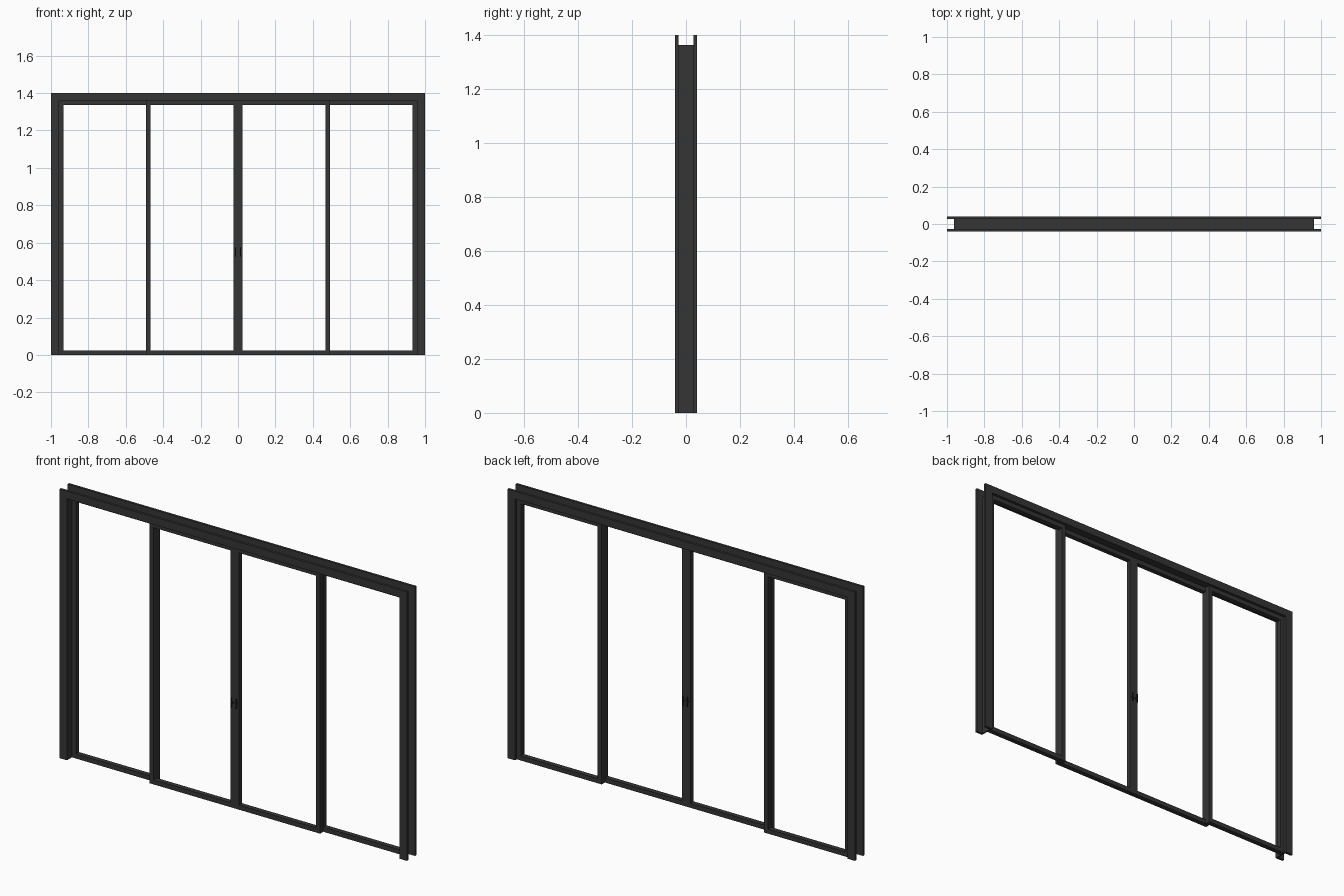
import bpy, bmesh

if "Cube" in bpy.data.objects:
    bpy.data.objects.remove(bpy.data.objects["Cube"])

def mat(name, c):
    m = bpy.data.materials.new(name)
    m.diffuse_color = (*c, 1)
    m.use_nodes = True
    m.node_tree.nodes["Principled BSDF"].inputs["Base Color"].default_value = m.diffuse_color
    return m

DARK = mat("charcoal aluminium", (0.036, 0.036, 0.036))
BLACK = mat("dark handle metal", (0.02, 0.02, 0.02))

def extrude(name, faces, y0, y1, m):
    """Extrude flat x/z outlines (sharing corners) from y0 to y1."""
    bm = bmesh.new()
    for pts in faces:
        bm.faces.new([bm.verts.new((x, y0, z)) for x, z in pts])
    bmesh.ops.remove_doubles(bm, verts=bm.verts, dist=1e-5)
    r = bmesh.ops.extrude_face_region(bm, geom=bm.faces[:], use_keep_orig=True)
    bmesh.ops.translate(bm, vec=(0, y1 - y0, 0),
                        verts=[v for v in r["geom"] if isinstance(v, bmesh.types.BMVert)])
    bmesh.ops.recalc_face_normals(bm, faces=bm.faces)
    me = bpy.data.meshes.new(name)
    bm.to_mesh(me)
    bm.free()
    me.materials.append(m)
    ob = bpy.data.objects.new(name, me)
    bpy.context.collection.objects.link(ob)
    return ob

def portal(name, xo, zo, xi, zi, y0, y1):
    """Frame with two legs and a head, open at the floor, mitred corners."""
    extrude(name, [
        [(-xo, 0), (-xi, 0), (-xi, zi), (-xo, zo)],
        [(-xo, zo), (-xi, zi), (xi, zi), (xo, zo)],
        [(xo, zo), (xi, zi), (xi, 0), (xo, 0)]], y0, y1, DARK)

def panel(name, x0, x1, z1, w, y0, y1):
    """Closed rectangular sash: two stiles and two rails."""
    o = [(x0, 0), (x1, 0), (x1, z1), (x0, z1)]
    i = [(x0 + w, w), (x1 - w, w), (x1 - w, z1 - w), (x0 + w, z1 - w)]
    extrude(name, [[o[k], o[(k + 1) % 4], i[(k + 1) % 4], i[k]] for k in range(4)], y0, y1, DARK)

# Casings on both faces of the wall, and the thin lining between them
D, T = 0.04, 0.013
portal("front_casing", 1.0, 1.4, 0.957, 1.36, -D, -D + T)
portal("back_casing", 1.0, 1.4, 0.957, 1.36, D - T, D)
portal("frame_lining", 0.963, 1.364, 0.957, 1.36, -D + T, D - T)

# Sliding panels: middle pair on the front track, outer pair on the back track
P = 0.026
for s, side in ((-1, "left"), (1, "right")):
    a, b = sorted((s * 0.0005, s * 0.491))
    panel(side + "_middle_panel", a, b, 1.36, 0.024, -P, -0.0005)
    a, b = sorted((s * 0.467, s * 0.957))
    panel(side + "_outer_panel", a, b, 1.36, 0.024, 0.0005, P)
    # Small pull handles on both faces of the meeting stiles
    for f, face in ((-P, "front"), (-0.0005, "back")):
        d = -1 if face == "front" else 1
        n = side + "_" + face + "_handle"
        extrude(n + "_grip", [[(s * 0.011, 0.525), (s * 0.016, 0.525),
                               (s * 0.016, 0.575), (s * 0.011, 0.575)]],
                f + d * 0.006, f + d * 0.011, BLACK)
        extrude(n + "_stem", [[(s * 0.006, 0.547), (s * 0.016, 0.547),
                               (s * 0.016, 0.553), (s * 0.006, 0.553)]],
                f, f + d * 0.007, BLACK)
